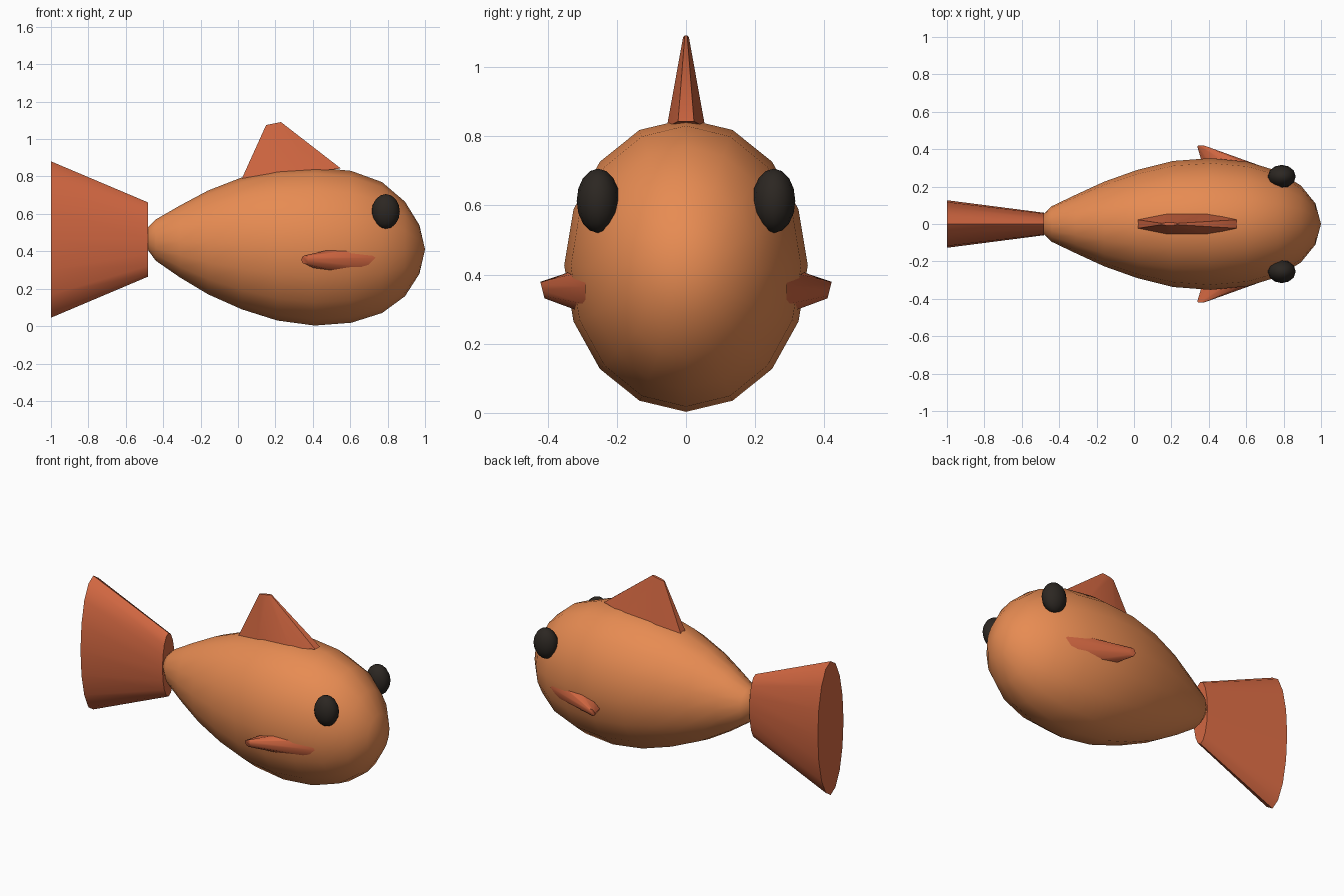
import bpy, bmesh
from math import sin, cos, tau, radians
from mathutils import Vector

if "Cube" in bpy.data.objects:
    bpy.data.objects.remove(bpy.data.objects["Cube"])


def material(name, rgb):
    m = bpy.data.materials.new(name)
    m.diffuse_color = (*rgb, 1)
    m.use_nodes = True
    m.node_tree.nodes["Principled BSDF"].inputs["Base Color"].default_value = m.diffuse_color
    return m


ORANGE = material("orange", (0.80, 0.26, 0.085))
RED = material("red_orange", (0.64, 0.135, 0.053))
DARK = material("dark", (0.025, 0.02, 0.016))


def ring(center, a, b, n, turn=0.0):
    """Ellipse of points around center spanned by half-axis vectors a and b."""
    c, a, b = Vector(center), Vector(a), Vector(b)
    return [c + a * cos(tau * (i + turn) / n) + b * sin(tau * (i + turn) / n)
            for i in range(n)]


def loft(name, rings, mat, start=None, end=None, angle=40):
    """Skin between rings; close ends with a pole point or a flat cap."""
    bm = bmesh.new()
    loops = [[bm.verts.new(p) for p in r] for r in rings]
    n = len(loops[0])
    for r, s in zip(loops, loops[1:]):
        for i in range(n):
            bm.faces.new((r[i], r[(i + 1) % n], s[(i + 1) % n], s[i]))
    for loop, pole in ((loops[0], start), (loops[-1], end)):
        if pole:
            p = bm.verts.new(pole)
            for i in range(n):
                bm.faces.new((loop[i], loop[(i + 1) % n], p))
        else:
            bm.faces.new(loop)
    bmesh.ops.recalc_face_normals(bm, faces=bm.faces)
    me = bpy.data.meshes.new(name)
    bm.to_mesh(me)
    bm.free()
    me.materials.append(mat)
    ob = bpy.data.objects.new(name, me)
    bpy.context.collection.objects.link(ob)
    smooth(ob, angle)
    return ob


def smooth(ob, angle):
    bpy.ops.object.select_all(action='DESELECT')
    ob.select_set(True)
    bpy.context.view_layer.objects.active = ob
    bpy.ops.object.shade_smooth_by_angle(angle=radians(angle))


# Body: x, bottom z, top z, half width
profile = [
    (-0.48, 0.405, 0.53, 0.055), (-0.44, 0.35, 0.57, 0.095),
    (-0.31, 0.26, 0.645, 0.157), (-0.16, 0.17, 0.725, 0.226),
    (0.02, 0.09, 0.795, 0.29), (0.21, 0.03, 0.837, 0.337),
    (0.41, 0.003, 0.85, 0.352), (0.605, 0.018, 0.83, 0.333),
    (0.77, 0.07, 0.77, 0.283), (0.893, 0.16, 0.665, 0.205),
    (0.97, 0.28, 0.54, 0.11),
]
body = [ring((x, 0, (lo + hi) / 2), (0, 0, (hi - lo) / 2), (0, w, 0), 16)
        for x, lo, hi, w in profile]
loft("body", body, ORANGE, start=(-0.495, 0, 0.465), end=(1.0, 0, 0.41), angle=75)

# Tail fin: flaring flattened cone
loft("tail_fin",
     [ring((-0.48, 0, 0.463), (0, 0, 0.198), (0, 0.06, 0), 16),
      ring((-1.0, 0, 0.463), (0, 0, 0.418), (0, 0.127, 0), 16)], RED)

# Dorsal fin: tapered, leaning slightly back
loft("dorsal_fin",
     [ring((0.285, 0, 0.815), (0.287, 0, 0.03), (0, 0.06, 0), 8, 0.5),
      ring((0.19, 0, 1.083), (0.043, 0, 0.0085), (0, 0.009, 0), 8, 0.5)], RED, angle=50)

for side, s in (("right", -1), ("left", 1)):
    # Pectoral fins: tapered, swept back
    loft(side + "_pectoral_fin",
         [ring((0.555, s * 0.29, 0.355), (0.18, 0, 0.01), (0, 0, 0.068), 8),
          ring((0.36, s * 0.415, 0.355), (0.022, 0, 0.0), (0, s * 0.006, 0.024), 8)],
         RED, angle=50)
    # Eyes
    bpy.ops.mesh.primitive_uv_sphere_add(segments=12, ring_count=8, radius=1,
                                         location=(0.79, s * 0.254, 0.613))
    eye = bpy.context.object
    eye.name = side + "_eye"
    eye.scale = (0.075, 0.062, 0.093)
    eye.data.materials.append(DARK)
    smooth(eye, 60)
